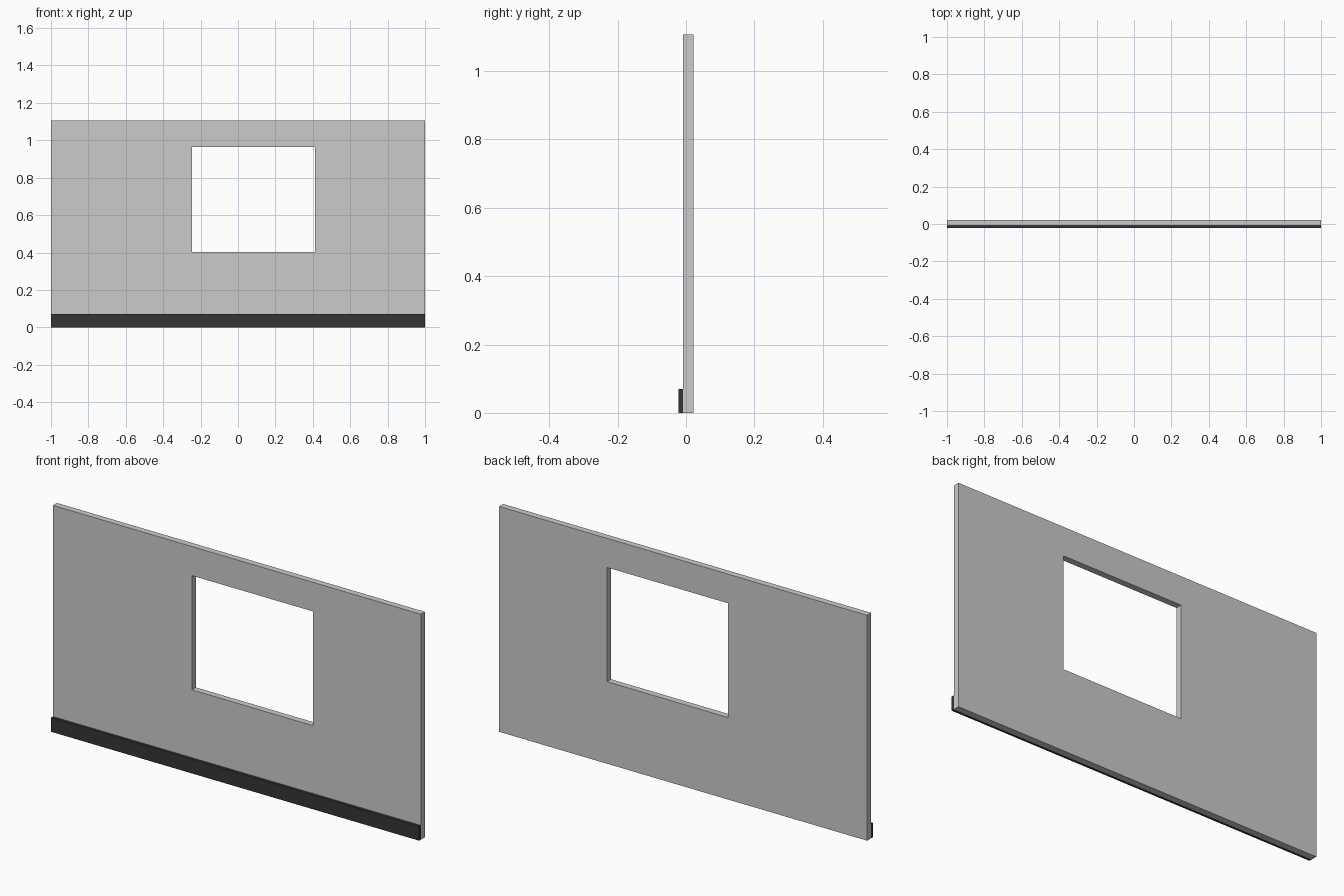
import bpy, bmesh

if "Cube" in bpy.data.objects:
    bpy.data.objects.remove(bpy.data.objects["Cube"])

FRONT, BACK = -0.009, 0.0225


def make_object(name, bm):
    bmesh.ops.recalc_face_normals(bm, faces=bm.faces)
    mesh = bpy.data.meshes.new(name)
    bm.to_mesh(mesh)
    bm.free()
    obj = bpy.data.objects.new(name, mesh)
    bpy.context.collection.objects.link(obj)
    return obj


def rectangle(bm, x0, x1, z0, z1, y):
    return [bm.verts.new((x, y, z)) for x, z in ((x0, z0), (x1, z0), (x1, z1), (x0, z1))]


def extrude_y(bm, depth):
    ext = bmesh.ops.extrude_face_region(bm, geom=bm.faces[:])
    moved = [v for v in ext["geom"] if isinstance(v, bmesh.types.BMVert)]
    bmesh.ops.translate(bm, verts=moved, vec=(0, depth, 0))


# Wall: a ring of faces around the window opening, extruded to thickness
bm = bmesh.new()
outer = rectangle(bm, -1, 1, 0, 1.107, FRONT)
inner = rectangle(bm, -0.245, 0.413, 0.403, 0.964, FRONT)
for i in range(4):
    j = (i + 1) % 4
    bm.faces.new((outer[i], outer[j], inner[j], inner[i]))
extrude_y(bm, BACK - FRONT)
make_object("wall", bm)

# Skirting board along the foot of the front face
bm = bmesh.new()
bm.faces.new(rectangle(bm, -1, 1, 0, 0.07, -0.0225))
extrude_y(bm, FRONT + 0.0225)
skirting = make_object("skirting_board", bm)
dark = bpy.data.materials.new("dark_paint")
dark.diffuse_color = (0.035, 0.035, 0.035, 1)
dark.use_nodes = True
dark.node_tree.nodes["Principled BSDF"].inputs["Base Color"].default_value = dark.diffuse_color
skirting.data.materials.append(dark)
